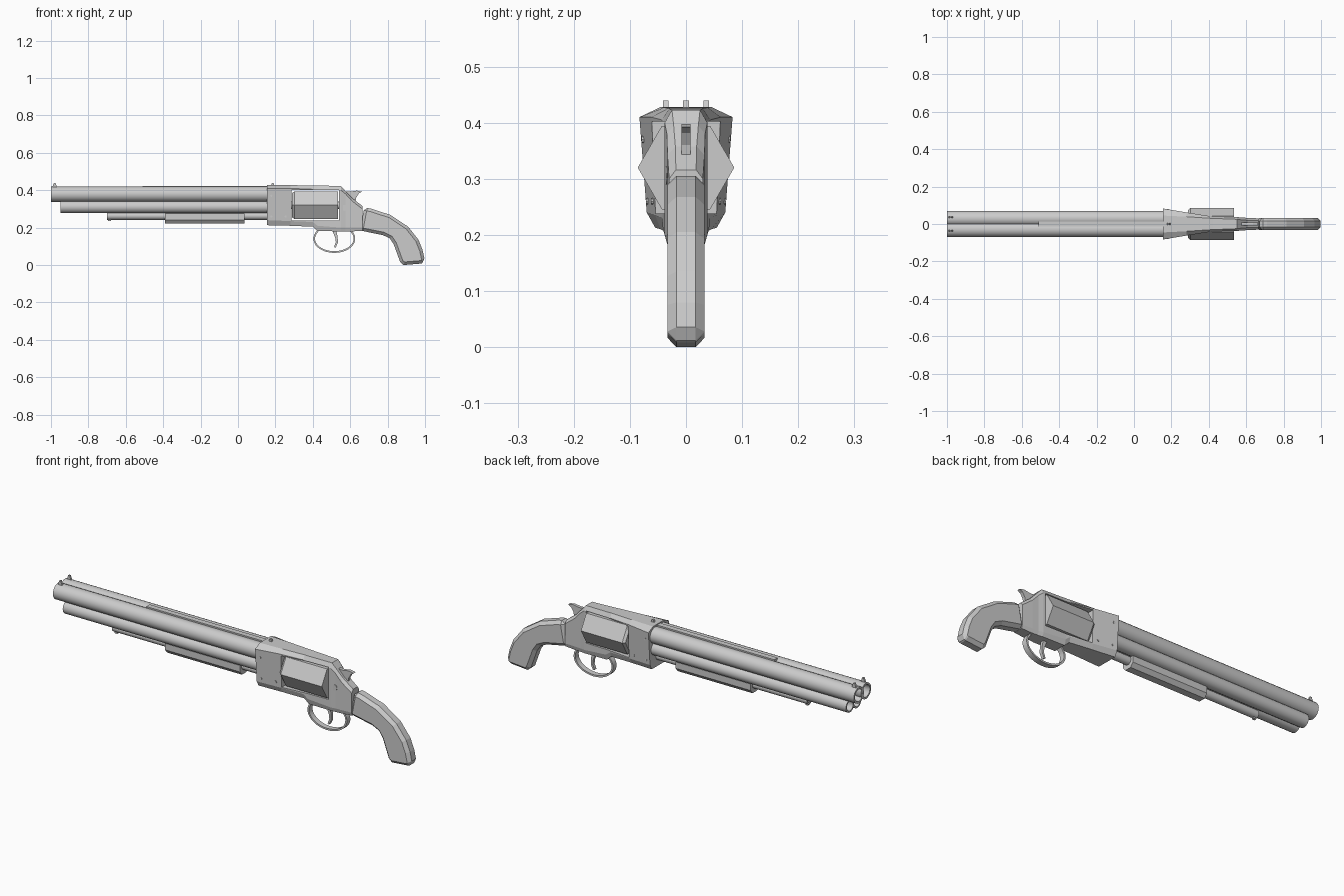
import bpy, bmesh, math
from mathutils import Vector

if "Cube" in bpy.data.objects:
    bpy.data.objects.remove(bpy.data.objects["Cube"])


def finish(name, bm, smooth=False, bevel=0, angle=50):
    bmesh.ops.recalc_face_normals(bm, faces=bm.faces)
    me = bpy.data.meshes.new(name)
    bm.to_mesh(me)
    bm.free()
    ob = bpy.data.objects.new(name, me)
    bpy.context.collection.objects.link(ob)
    bpy.ops.object.select_all(action='DESELECT')
    bpy.context.view_layer.objects.active = ob
    ob.select_set(True)
    if bevel:
        mod = ob.modifiers.new("Bevel", 'BEVEL')
        mod.width = bevel
        mod.segments = 1
        mod.limit_method = 'ANGLE'
        mod.angle_limit = math.radians(angle)
    if smooth:
        bpy.ops.object.shade_smooth_by_angle(angle=math.radians(40))
    return ob


def loft(name, rings, close=True, **kw):
    """Join equal-length rings of points; cap both ends if close."""
    bm = bmesh.new()
    vs = [[bm.verts.new(p) for p in r] for r in rings]
    n = len(vs[0])
    for a, b in zip(vs, vs[1:]):
        for i in range(n):
            j = (i + 1) % n
            bm.faces.new((a[i], a[j], b[j], b[i]))
    if close:
        bm.faces.new(vs[0])
        bm.faces.new(vs[-1])
    return finish(name, bm, **kw)


def revolve_x(name, y, z, prof, sides=16, **kw):
    """Spin (x, radius) pairs about an axis along x."""
    rings = [[(x, y + r * math.cos(2 * math.pi * i / sides), z + r * math.sin(2 * math.pi * i / sides))
              for i in range(sides)] for x, r in prof]
    return loft(name, rings, **kw)


def plate(name, pts, w, y=0, **kw):
    """Extrude an (x, z) side profile to half width w."""
    return loft(name, [[(x, y + s * w, z) for x, z in pts] for s in (-1, 1)], **kw)


def box(name, x0, x1, y0, y1, z0, z1, **kw):
    return plate(name, [(x0, z0), (x1, z0), (x1, z1), (x0, z1)], (y1 - y0) / 2, (y0 + y1) / 2, **kw)


def disc_y(name, x, z, r, y0, y1, sides=10):
    pts = [(x + r * math.cos(2 * math.pi * i / sides), z + r * math.sin(2 * math.pi * i / sides))
           for i in range(sides)]
    return plate(name, pts, abs(y1 - y0) / 2, (y0 + y1) / 2, smooth=True)


# Four hollow barrels and front sights
for side, s in (("left", 1), ("right", -1)):
    revolve_x("upper_barrel_" + side, s * 0.029, 0.379,
              [(0.20, 0.041), (-1, 0.041), (-1, 0.031), (-0.75, 0.031)], 20, smooth=True)
    revolve_x("lower_barrel_" + side, s * 0.029, 0.311,
              [(0.20, 0.033), (-0.95, 0.033), (-0.95, 0.025), (-0.72, 0.025)], 20, smooth=True)
    plate("front_sight_" + side, [(-0.995, 0.41), (-0.965, 0.41), (-0.976, 0.44), (-0.984, 0.44)],
          0.005, s * 0.036)

# Top rib and under-barrel tube with fore-end
box("top_rib", -0.51, 0.17, -0.014, 0.014, 0.40, 0.424)
revolve_x("under_tube", 0, 0.263, [(0.17, 0.021), (-0.70, 0.021), (-0.70, 0.013), (-0.66, 0.013)],
          16, smooth=True)
box("under_tube_stud", -0.695, -0.68, -0.006, 0.006, 0.235, 0.26)
fore = [(-0.034, 0.275), (-0.034, 0.242), (-0.018, 0.222), (0.018, 0.222), (0.034, 0.242), (0.034, 0.275)]
loft("fore_end", [[(x, y, z) for y, z in fore] for x in (-0.39, 0.035)])

# Receiver: x, then half-section from top to bottom as (y, z)
sections = [
    (0.155, (0.045, 0.428), (0.083, 0.41), (0.070, 0.24), (0.055, 0.213)),
    (0.28, (0.039, 0.427), (0.062, 0.41), (0.055, 0.235), (0.045, 0.210)),
    (0.40, (0.031, 0.426), (0.043, 0.405), (0.043, 0.23), (0.035, 0.205)),
    (0.425, (0.030, 0.425), (0.041, 0.40), (0.041, 0.21), (0.033, 0.182)),
    (0.55, (0.025, 0.423), (0.038, 0.40), (0.038, 0.20), (0.032, 0.180)),
    (0.575, (0.022, 0.395), (0.034, 0.38), (0.034, 0.20), (0.029, 0.180)),
    (0.61, (0.019, 0.358), (0.033, 0.342), (0.033, 0.20), (0.027, 0.180)),
    (0.665, (0.018, 0.316), (0.030, 0.300), (0.030, 0.20), (0.025, 0.183)),
]
receiver = loft("receiver", [[(x, y, z) for y, z in h] + [(x, -y, z) for y, z in reversed(h)]
                             for x, *h in sections])

# Window for the chamber cylinder
cutter = box("window_cutter", 0.285, 0.54, -0.2, 0.2, 0.238, 0.402)
mod = receiver.modifiers.new("Window", 'BOOLEAN')
mod.operation = 'DIFFERENCE'
mod.solver = 'EXACT'
mod.object = cutter
bpy.context.view_layer.objects.active = receiver
bpy.ops.object.modifier_apply(modifier=mod.name)
bpy.data.objects.remove(cutter)

# Six-sided chamber cylinder with axle
revolve_x("chamber_cylinder", 0, 0.32, [(0.29, 0.076), (0.302, 0.086), (0.535, 0.086)], 6)
revolve_x("cylinder_axle", 0, 0.32, [(0.27, 0.02), (0.55, 0.02)], 12, smooth=True)

# Rear sight, side button and pins
plate("rear_sight", [(0.175, 0.42), (0.197, 0.42), (0.19, 0.44), (0.182, 0.44)], 0.005)
disc_y("side_button", 0.57, 0.306, 0.016, -0.036, -0.02, 12)
for s, side in ((1, "left"), (-1, "right")):
    for i, (x, z, y) in enumerate([(0.178, 0.37, 0.079), (0.178, 0.26, 0.071), (0.255, 0.26, 0.062)]):
        disc_y(f"pin_{side}_{i}", x, z, 0.006, s * (y - 0.02), s * y, 8)

# Hammer
plate("hammer", [(0.55, 0.33), (0.565, 0.395), (0.60, 0.392), (0.635, 0.398), (0.662, 0.392),
                 (0.645, 0.382), (0.632, 0.36), (0.625, 0.32)], 0.008)

# Trigger guard and trigger
arc = [math.radians(-215 + 250 * i / 24) for i in range(25)]
outer = [(0.515 + 0.112 * math.cos(a), 0.141 + 0.076 * math.sin(a)) for a in arc]
inner = [(0.515 + 0.103 * math.cos(a), 0.141 + 0.067 * math.sin(a)) for a in reversed(arc)]
plate("trigger_guard", outer + inner, 0.014, smooth=True)
plate("trigger", [(0.502, 0.19), (0.525, 0.19), (0.533, 0.15), (0.534, 0.12), (0.522, 0.093),
                  (0.513, 0.096), (0.523, 0.122), (0.52, 0.145)], 0.008)

# Faceted pistol grip
plate("grip", [(0.675, 0.308), (0.71, 0.302), (0.815, 0.268), (0.91, 0.205), (0.965, 0.135), (0.987, 0.08),
               (1.0, 0.02), (0.98, 0.008), (0.885, 0.0), (0.867, 0.016), (0.832, 0.112), (0.812, 0.142),
               (0.775, 0.160), (0.735, 0.168), (0.652, 0.185)], 0.033, bevel=0.016, angle=65)
